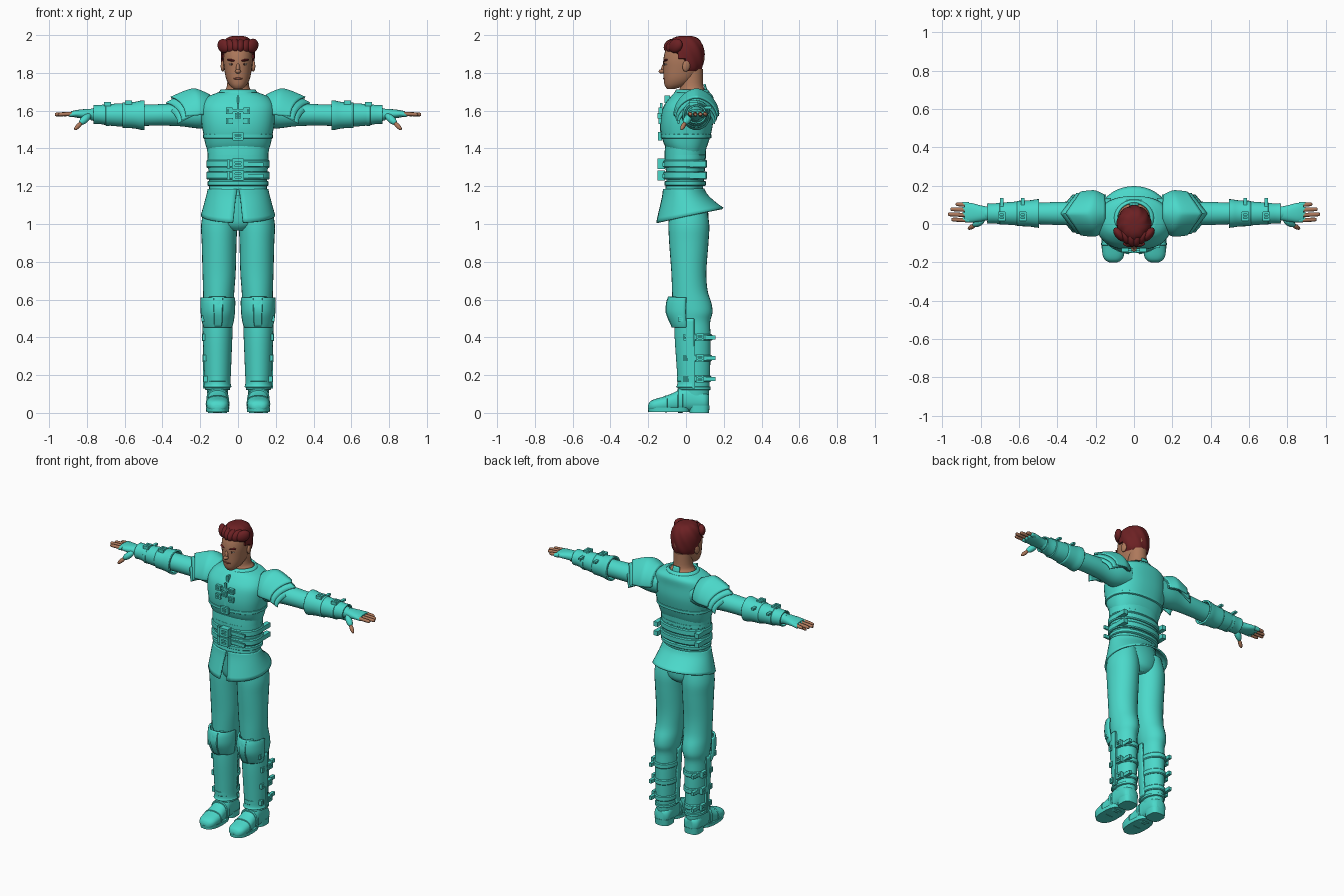
import bpy, bmesh, random
from math import sin, cos, radians, atan2, copysign
from mathutils import Matrix, Vector, Euler

random.seed(4)
cube = bpy.data.objects.get("Cube")
if cube:
    bpy.data.objects.remove(cube)


def material(name, r, g, b):
    m = bpy.data.materials.new(name)
    m.use_nodes = True
    m.diffuse_color = (r, g, b, 1)
    m.node_tree.nodes["Principled BSDF"].inputs["Base Color"].default_value = (r, g, b, 1)
    return m


TEAL = material("turquoise cloth", .07, .69, .59)
SKIN = material("tan skin", .42, .19, .105)
HAIR = material("dark red hair", .15, .015, .017)
LIPS = material("brown lips", .28, .09, .06)
WHITE = material("eye white", .6, .5, .4)
DARK = material("dark iris", .05, .02, .015)
parts = []


def finish(bm, name, mat, mirror=False, thick=0):
    bmesh.ops.recalc_face_normals(bm, faces=bm.faces)
    me = bpy.data.meshes.new(name)
    bm.to_mesh(me)
    bm.free()
    me.materials.append(mat)
    ob = bpy.data.objects.new(name, me)
    bpy.context.scene.collection.objects.link(ob)
    if thick:
        solid = ob.modifiers.new("thickness", "SOLIDIFY")
        solid.thickness, solid.offset = thick, 0
    if mirror:
        ob.modifiers.new("mirror", "MIRROR")
    parts.append(ob)


def smooth_path(rings, steps):
    rings = [Vector(r) for r in rings]
    last, out = len(rings) - 1, []
    for i in range(last):
        a, b, c, d = (rings[min(max(i + o, 0), last)] for o in (-1, 0, 1, 2))
        for s in range(steps):
            t = s / steps
            out.append(b + (c - a) * (t / 2) + (a * 2 - b * 5 + c * 4 - d) * (t * t / 2)
                       + (b * 3 - a - c * 3 + d) * (t ** 3 / 2))
    return out + [rings[-1]]


def loft(name, rings, mat=TEAL, axis="Z", arc=(0, 360), n=28, steps=4, power=2,
         thick=0, slit=0, bend=None, mirror=False):
    """Skin rings of (position, centre a, centre b, radius a, radius b)."""
    bm = bmesh.new()
    closed = arc[1] - arc[0] == 360 and not slit
    path, rows = smooth_path(rings, steps), []
    for i, (t, u, v, ru, rv) in enumerate(path):
        gap, row = slit * i / (len(path) - 1), []
        for j in range(n if closed else n + 1):
            ang = radians(arc[0] + gap + (arc[1] - arc[0] - 2 * gap) * j / n)
            p = u + ru * copysign(abs(cos(ang)) ** (2 / power), cos(ang))
            q = v + rv * copysign(abs(sin(ang)) ** (2 / power), sin(ang))
            co = Vector({"X": (t, p, q), "Y": (p, t, q), "Z": (p, q, t)}[axis])
            row.append(bm.verts.new(bend(co) if bend else co))
        rows.append(row)
    for low, high in zip(rows, rows[1:]):
        for j in range(n):
            k = (j + 1) % len(low)
            bm.faces.new((low[j], low[k], high[k], high[j]))
    if not thick:
        bm.faces.new(rows[0][::-1])
        bm.faces.new(rows[-1])
    finish(bm, name, mat, mirror, thick)


def band(name, at, u, v, ru, rv, width, axis="Z", mirror=False, power=2):
    h, e = width / 2, .005
    loft(name, [(at - h, u, v, ru - e, rv - e), (at - h * .7, u, v, ru, rv),
                (at + h * .7, u, v, ru, rv), (at + h, u, v, ru - e, rv - e)],
         axis=axis, steps=1, mirror=mirror, power=power)


def ball(name, loc, radii, mat=TEAL, rot=(0, 0, 0), mirror=False):
    bm = bmesh.new()
    turn = Euler([radians(r) for r in rot]).to_matrix().to_4x4()
    bmesh.ops.create_uvsphere(bm, u_segments=20, v_segments=12, radius=1,
                              matrix=Matrix.Translation(loc) @ turn @ Matrix.Diagonal((*radii, 1)))
    finish(bm, name, mat, mirror)


def boxes(name, items, mirror=False):
    bm = bmesh.new()
    for loc, size in items:
        bmesh.ops.create_cube(bm, size=1, matrix=Matrix.Translation(loc) @ Matrix.Diagonal((*size, 1)))
    finish(bm, name, TEAL, mirror)


def buckle(name, loc, w, h, facing="Y", depth=.02, mirror=False):
    """Square frame with a tongue, facing along one axis."""
    bars = [(0, 1, w, .3 * h), (0, -1, w, .3 * h), (1, 0, .25 * w, h),
            (-1, 0, .25 * w, h), (0, 0, w, .2 * h)]
    order = {"X": lambda a, b, d: (d, a, b), "Y": lambda a, b, d: (a, d, b),
             "Z": lambda a, b, d: (a, b, d)}[facing]
    boxes(name, [(Vector(loc) + Vector(order(a * w * .4, b * h * .4, 0)), order(sw, sh, depth))
                 for a, b, sw, sh in bars], mirror)


# Head and neck
loft("head", [(1.715, 0, -.08, .022, .02), (1.735, 0, -.055, .045, .058), (1.77, 0, -.035, .063, .083),
              (1.82, 0, -.02, .073, .1), (1.87, 0, -.013, .078, .107), (1.92, 0, -.01, .074, .098),
              (1.96, 0, -.01, .055, .07)], SKIN, power=2.2)
loft("neck", [(1.66, 0, .035, .1, .085), (1.7, 0, .035, .078, .073), (1.73, 0, .03, .059, .062),
              (1.82, 0, .03, .055, .06)], SKIN)
ball("nose_bridge", (0, -.118, 1.828), (.01, .012, .03), SKIN, (-18, 0, 0))
ball("nose_tip", (0, -.126, 1.808), (.015, .019, .012), SKIN)
ball("ear", (.08, .002, 1.838), (.011, .021, .032), SKIN, (-12, 0, 12), True)
ball("eye", (.032, -.104, 1.846), (.016, .01, .006), WHITE, mirror=True)
ball("iris", (.032, -.111, 1.846), (.006, .005, .006), DARK, mirror=True)
ball("eyebrow", (.035, -.108, 1.867), (.024, .01, .006), HAIR, (0, -8, 18), True)
ball("mouth", (0, -.113, 1.77), (.024, .008, .006), LIPS)

# Hair cap, tucked inside the head below the hairline
bm = bmesh.new()
bmesh.ops.create_uvsphere(bm, u_segments=48, v_segments=28, radius=1)
for vert in bm.verts:
    d = vert.co.copy()
    full = max(1 - d.z ** 2, .02) ** (-.35 if d.z < 0 else -.2)
    full *= 1 + .025 * sin(9 * atan2(d.y, d.x) + 5 * d.z)
    co = Vector((d.x * .09 * full, d.y * .1 * full, d.z * .098))
    hairline = .005 if co.y < -.05 else -.03 if co.y < -.005 else -.09
    vert.co = co * (1 if co.z > hairline else .8) + Vector((0, -.003, 1.898))
finish(bm, "hair", HAIR)
for i in range(6):
    ball(f"hair_lock_{i + 1}", (.03 * i - .075, -.08 + .02 * abs(i - 2.5) / 2, 1.94 + .008 * random.random()),
         (.024, .045, .036), HAIR, (25, 0, 40 - 16 * i))

# Torso
loft("chest", [(1.385, 0, .005, .16, .095), (1.42, 0, 0, .172, .115), (1.48, 0, 0, .184, .133),
               (1.55, 0, .005, .195, .14), (1.62, 0, .012, .195, .132), (1.67, 0, .03, .165, .115),
               (1.695, 0, .033, .11, .095)], power=2.4, n=40)
loft("collar", [(1.675, 0, .032, .112, .1), (1.71, 0, .032, .087, .08)], steps=2, thick=.01)
loft("nape_guard", [(1.69, 0, .032, .08, .082), (1.74, 0, .032, .062, .068)], arc=(70, 110), n=6, thick=.008)
loft("abdomen", [(1.15, 0, -.015, .152, .1), (1.25, 0, -.003, .155, .1), (1.33, 0, -.006, .16, .108),
                 (1.43, 0, 0, .165, .11)], power=2.3)
band("chest_strap", 1.465, 0, 0, .186, .134, .024, power=2.4)
for i, z in enumerate((1.215, 1.257, 1.318, 1.357)):
    wide = i in (1, 2)
    band(f"waist_belt_{i + 1}", z, 0, -.004, .168 if wide else .162, .116 if wide else .11, .042 if wide else .026,
         power=2.3)
for i, z in enumerate((1.257, 1.318)):
    buckle(f"belt_buckle_{i + 1}", (0, -.132, z), .06, .05, depth=.04)
    boxes(f"belt_tail_{i + 1}", [((.085, -.118, z - .003), (.1, .012, .022)), ((-.05, -.128, z), (.014, .02, .046))])
    boxes(f"belt_back_loop_{i + 1}", [((.15, .06, z), (.03, .09, .03))], True)
buckle("chest_buckle", (0, -.138, 1.465), .055, .04)
for i, z in enumerate((1.545, 1.6)):
    buckle(f"breast_buckle_{i + 1}", (.046, -.135, z), .035, .03, mirror=True)
    boxes(f"breast_strap_{i + 1}", [((0, -.133, z), (.1, .01, .014))])
buckle("middle_buckle", (0, -.14, 1.573), .03, .028)
boxes("front_placket", [((0, -.131, 1.565), (.012, .012, .15)), ((0, -.1, 1.66), (.012, .03, .04))])

# Flared skirt with a front slit and a hem that rises to the back
loft("skirt", [(1.185, 0, -.012, .155, .105), (1.14, 0, -.005, .166, .12), (1.04, 0, .02, .192, .175)],
     arc=(-89, 269), slit=7, thick=.01, n=40,
     bend=lambda c: c + Vector((0, 0, (1.185 - c.z) * c.y * 1.5)))
loft("hips", [(1.19, 0, -.01, .145, .09), (1.08, 0, .01, .165, .105), (1.0, 0, .015, .13, .1),
              (.965, 0, .015, .06, .07)])

# Legs
loft("leg", [(1.1, .095, .01, .08, .095), (1, .1, .015, .095, .108), (.9, .1, .015, .092, .104),
             (.75, .1, .015, .088, .093), (.65, .102, .02, .083, .094), (.58, .104, .032, .08, .103),
             (.53, .106, .04, .076, .1), (.48, .107, .04, .068, .088), (.4, .108, .04, .068, .09),
             (.28, .108, .043, .064, .086), (.15, .108, .045, .058, .08), (.08, .108, .05, .053, .07)], mirror=True)
loft("greave", [(.5, .108, .035, .076, .09), (.4, .108, .035, .073, .09), (.25, .108, .038, .067, .083),
                (.16, .108, .04, .064, .08), (.135, .108, .04, .07, .088)],
     arc=(175, 365), thick=.01, mirror=True)
loft("knee_guard", [(.61, .107, .01, .086, .1), (.58, .107, .01, .087, .11), (.53, .107, .008, .085, .108),
                    (.48, .107, .01, .078, .09), (.455, .107, .01, .07, .078)],
     arc=(185, 355), thick=.012, n=18, mirror=True)
loft("knee_panel", [(.615, .105, .01, .055, .108), (.54, .105, .008, .05, .122), (.455, .105, .01, .042, .088)],
     arc=(205, 335), thick=.01, n=3, mirror=True)
buckle("knee_buckle", (.182, -.03, .5), .026, .03, "X", mirror=True)
boxes("greave_hinge", [((.176, .04, .315), (.016, .014, .37))], True)
for i, z in enumerate((.4, .29, .18)):
    k = .076 - .003 * i
    band(f"calf_strap_{i + 1}", z, .108, .043, k - .002, k + .021, .034, mirror=True)
    buckle(f"calf_buckle_{i + 1}", (.181 - .003 * i, .075, z), .04, .036, "X", mirror=True)
    buckle(f"shin_buckle_{i + 1}", (.178 - .003 * i, 0, z), .026, .03, "X", mirror=True)
    boxes(f"strap_tail_{i + 1}", [((.155, .125, z), (.02, .06, .022))], True)

# Boots
loft("boot", [(.122, .108, .06, .03, .035), (.1, .108, .063, .052, .05), (.04, .108, .075, .055, .068),
              (0, .108, .08, .054, .072), (-.05, .108, .06, .055, .055), (-.11, .108, .047, .06, .042),
              (-.165, .108, .04, .055, .033), (-.19, .108, .035, .04, .025), (-.2, .108, .03, .02, .012)],
     axis="Y", power=2.4, mirror=True)
loft("sole", [(.006, .108, -.09, .06, .11), (.028, .108, -.09, .062, .112)], steps=1, power=2.5, mirror=True)
loft("heel", [(0, .108, .07, .05, .052), (.04, .108, .07, .053, .055)], steps=1, power=3, mirror=True)
band("instep_strap", -.03, .108, .066, .06, .066, .03, "Y", True, 2.4)
band("toe_cap_edge", -.105, .108, .048, .063, .045, .014, "Y", True, 2.4)
band("ankle_cuff", .13, .108, .045, .066, .086, .02, mirror=True)

# Arms
loft("arm", [(.12, .05, 1.585, .085, .075), (.2, .055, 1.585, .08, .08), (.3, .055, 1.58, .064, .063),
             (.4, .055, 1.578, .06, .057), (.5, .055, 1.576, .056, .056), (.6, .055, 1.577, .054, .054),
             (.7, .055, 1.578, .047, .047), (.78, .055, 1.58, .034, .03)], axis="X", mirror=True)
loft("bracer_cuff", [(.495, .055, 1.576, .069, .073), (.515, .055, 1.576, .067, .071),
                     (.55, .055, 1.576, .062, .064), (.61, .055, 1.576, .06, .061)],
     axis="X", thick=.012, mirror=True)
loft("bracer", [(.6, .055, 1.577, .059, .059), (.68, .055, 1.578, .053, .053), (.735, .055, 1.58, .048, .046),
                (.765, .055, 1.58, .05, .046)], axis="X", thick=.008, mirror=True)
for i, x in enumerate((.58, .69)):
    r = .066 - .008 * i
    band(f"bracer_strap_{i + 1}", x, .055, 1.577, r, r, .026, "X", True)
    buckle(f"bracer_buckle_{i + 1}", (x, .04, 1.577 + r), .036, .044, "Z", mirror=True)
    boxes(f"bracer_tail_{i + 1}", [((x, .1, 1.572 + r * .75), (.018, .07, .012))], True)


# Layered shoulder guards that point outwards
def point_out(c):
    return c - Vector(((c.x - .16) * 3.6 * abs(c.y - .055), 0, 0))


for name, grow, end in (("upper", .008, .355), ("middle", 0, .38), ("lower", -.008, .4)):
    drop = (end - .355) * .9
    loft(f"{name}_shoulder_guard",
         [(.15, .055, 1.585, .085 + grow, .088 + grow), (.22, .055, 1.585, .105 + grow, .118 + grow),
          (.27, .055, 1.582, .108 + grow, .115 + grow), (end, .055, 1.576 - drop, .102 + grow, .085 + grow)],
         axis="X", arc=(-5, 185), power=1.75, thick=.01, bend=point_out, mirror=True)

# Hands in fingerless gloves
loft("glove", [(.755, .055, 1.58, .034, .029), (.8, .055, 1.582, .042, .027), (.85, .059, 1.583, .051, .021),
               (.885, .06, 1.583, .048, .014)], axis="X", power=2.3, mirror=True)
for name, y, tip in (("little", .1, .93), ("ring", .074, .958), ("middle", .047, .97), ("index", .02, .953)):
    for kind, start, stop, r, mat in (("glove", .86, .9, .0135, TEAL), ("finger", .88, tip, .0105, SKIN)):
        loft(f"{name}_{kind}", [(start, y, 1.583, r, r), (stop - .012, y + .003, 1.58, r * .95, r * .95),
                                (stop, y + .003, 1.578, r * .4, r * .4)],
             mat, "X", n=12, mirror=True)
ball("thumb_base", (.81, .008, 1.555), (.042, .02, .02), TEAL, (0, 38, -30), True)
ball("thumb", (.845, -.014, 1.52), (.032, .012, .012), SKIN, (0, 42, -30), True)

# Smooth shading with sharp edges kept
for ob in bpy.context.scene.objects:
    ob.select_set(ob in parts)
bpy.context.view_layer.objects.active = parts[0]
bpy.ops.object.shade_smooth_by_angle(angle=radians(38))
